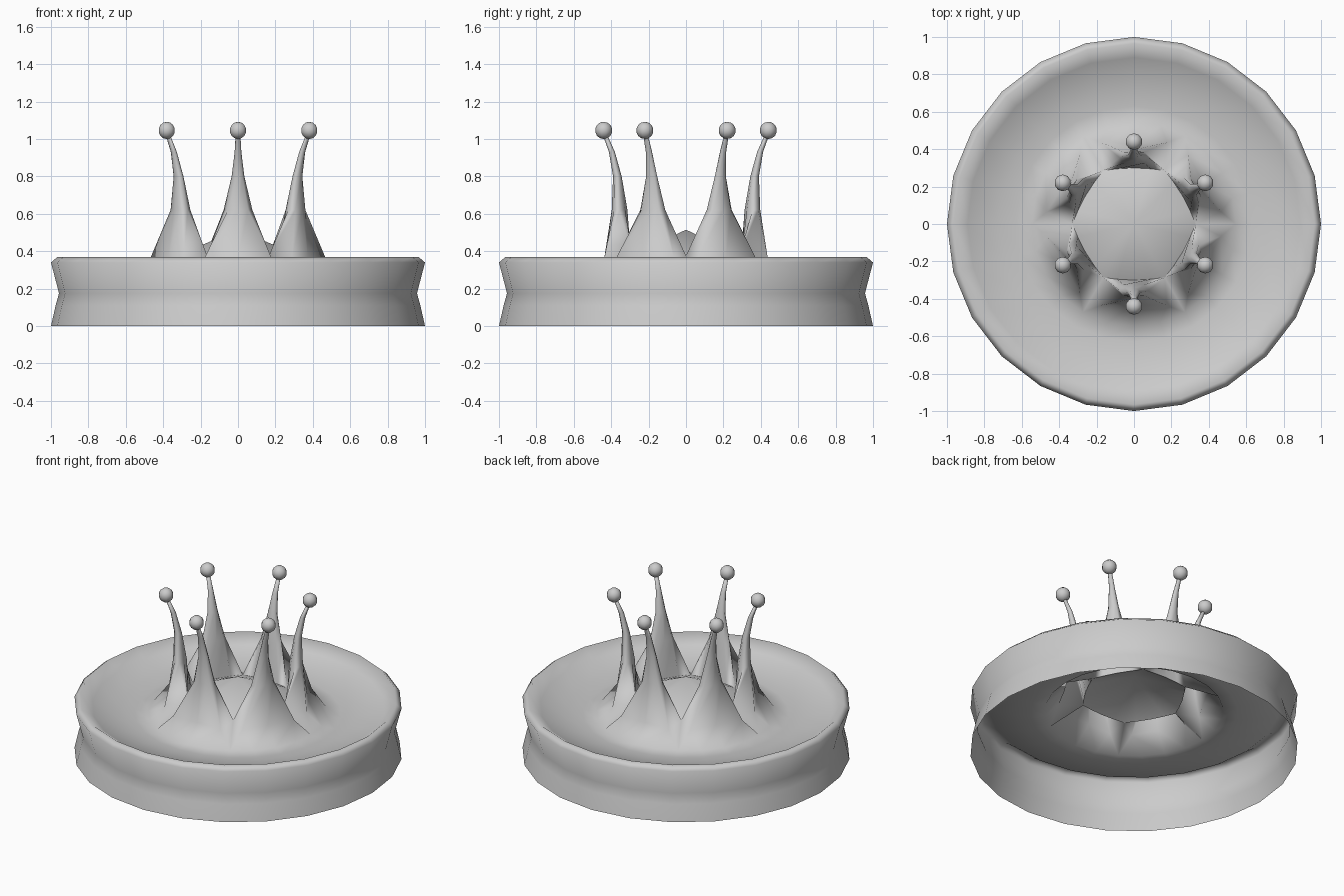
import bpy, bmesh
from math import sin, cos, pi, radians

if "Cube" in bpy.data.objects:
    bpy.data.objects.remove(bpy.data.objects["Cube"])

bm = bmesh.new()


def polar(r, deg, z):
    a = radians(deg)
    return bm.verts.new((r * cos(a), r * sin(a), z))


# Outer wall and dished top: 24-sided rings (radius, height)
profile = [(1, 0), (.975, .11), (.957, .175), (1, .34), (.965, .37),
           (.89, .315), (.72, .28), (.63, .264), (.545, .268)]
rings = [[polar(r, i * 15, z) for i in range(24)] for r, z in profile]
for a, b in zip(rings, rings[1:]):
    for i in range(24):
        j = (i + 1) % 24
        bm.faces.new((a[i], a[j], b[j], b[i]))
inner = rings[-1]

# Six-sided floor corners and its low central peak
corners = [polar(.33, k * 60, .375) for k in range(6)]
peak = bm.verts.new((0, 0, .515))

# Spike sections: radial centre, radial half-depth, half-width, height
sections = [(.355, .042, .077, .62), (.367, .023, .034, .80),
            (.396, .016, .018, .93), (.432, .012, .013, 1.02)]

for k in range(6):
    mid = k * 60 + 30
    ca, sa = cos(radians(mid)), sin(radians(mid))

    def local(r, t, z):
        return bm.verts.new((r * ca - t * sa, r * sa + t * ca, z))

    # Spike foot: gully corners, flared front, gently bowed back
    A, B = corners[k], corners[(k + 1) % 6]
    fl, fm, fr = local(.436, -.176, .37), local(.43, 0, .37), local(.436, .176, .37)
    backs = [local(r, t, .375) for r, t in ((.295, .09), (.30, 0), (.295, -.09))]
    loop = [A, fl, fm, fr, B] + backs

    # Skirt joining the foot to the dish
    g = [inner[(k * 4 + i) % 24] for i in range(5)]
    for f in ((g[0], g[1], fl, A), (g[1], g[2], fm, fl),
              (g[2], g[3], fr, fm), (g[3], g[4], B, fr)):
        bm.faces.new(f)

    # Floor wedge
    edge = [A] + backs[::-1] + [B]
    for p, q in zip(edge, edge[1:]):
        bm.faces.new((p, q, peak))

    # Tapering spike
    for c, d, w, z in sections:
        new = []
        for i in range(8):
            a = -pi / 2 + i * pi / 4
            new.append(local(c + d * cos(a), w * sin(a), z))
        for i in range(8):
            j = (i + 1) % 8
            bm.faces.new((loop[i], loop[j], new[j], new[i]))
        loop = new
    bm.faces.new(loop)

bmesh.ops.recalc_face_normals(bm, faces=bm.faces)
bm.normal_update()
# Open sheet: the dish must face up
dish = min(bm.faces, key=lambda f: abs(f.calc_center_median().xy.length - .78))
if dish.normal.z < 0:
    bmesh.ops.reverse_faces(bm, faces=bm.faces)
mesh = bpy.data.meshes.new("splash_crown")
bm.to_mesh(mesh)
bm.free()
crown = bpy.data.objects.new("splash_crown", mesh)
bpy.context.collection.objects.link(crown)
parts = [crown]

# Droplets on the spike tips
for k in range(6):
    a = radians(30 + 60 * k)
    bpy.ops.mesh.primitive_uv_sphere_add(segments=10, ring_count=7, radius=.046,
                                         location=(.44 * cos(a), .44 * sin(a), 1.046))
    ball = bpy.context.object
    ball.name = f"droplet_{k + 1}"
    parts.append(ball)

bpy.ops.object.select_all(action='DESELECT')
for o in parts:
    o.select_set(True)
bpy.context.view_layer.objects.active = crown
bpy.ops.object.shade_smooth_by_angle(angle=radians(85))
